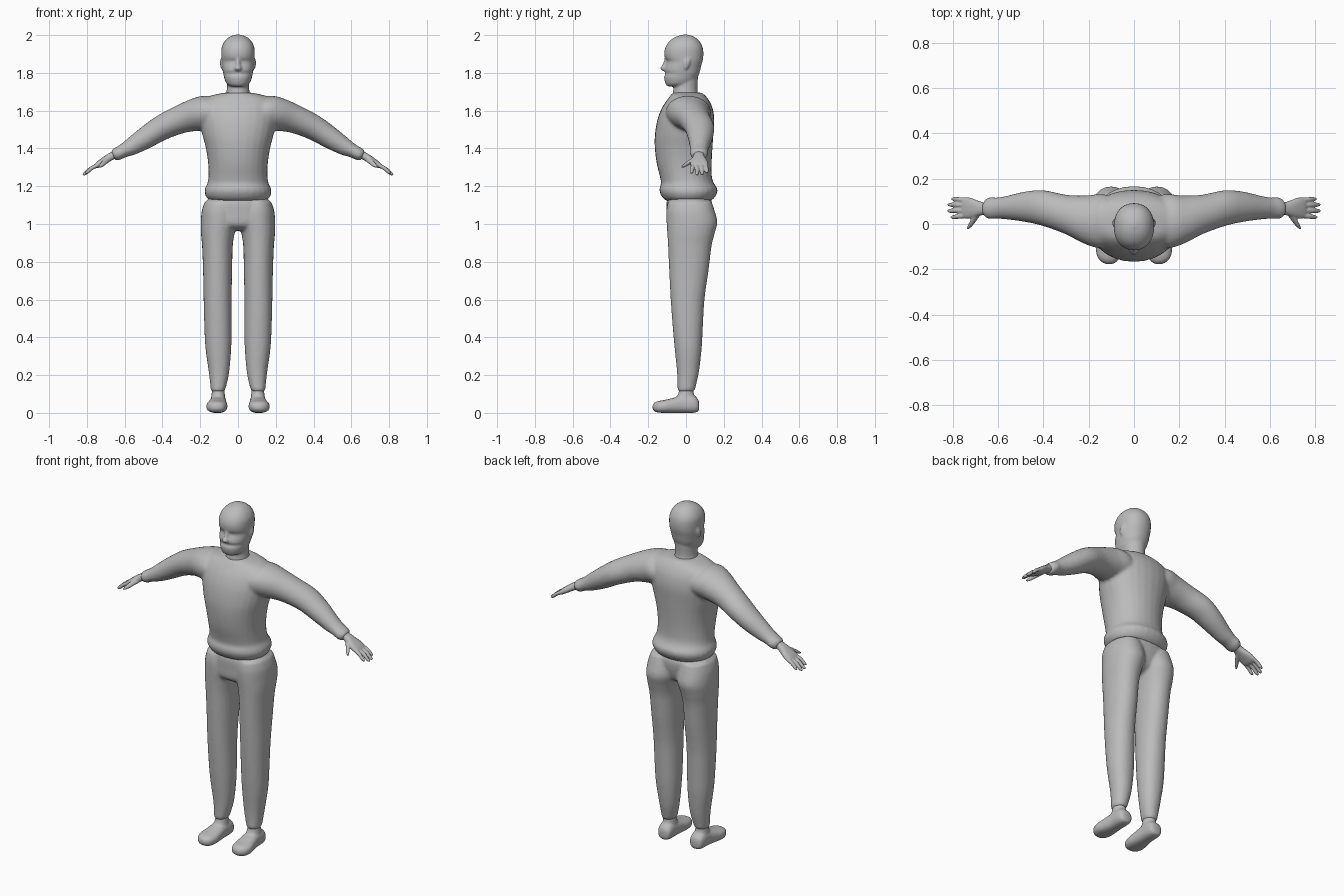
import bpy, bmesh, math
from mathutils import Vector

grey = bpy.data.materials.new("plain grey")
grey.diffuse_color = (0.5, 0.5, 0.5, 1)
X, Y, Z = Vector((1, 0, 0)), Vector((0, 1, 0)), Vector((0, 0, 1))
ARM_UP = Vector((0.42, 0, 0.9)).normalized()
HAND_UP = Vector((0.58, 0, 0.81)).normalized()
SEG, STEPS = 28, 5


def spline(rows):
    """Smoothly interpolate a list of equal-length tuples."""
    out = []
    for i in range(len(rows) - 1):
        p0, p1 = rows[max(i - 1, 0)], rows[i]
        p2, p3 = rows[i + 1], rows[min(i + 2, len(rows) - 1)]
        for k in range(STEPS):
            t = k / STEPS
            out.append([0.5 * (2 * b + (c - a) * t + (2 * a - 5 * b + 4 * c - d) * t * t
                               + (3 * b - a - 3 * c + d) * t ** 3)
                        for a, b, c, d in zip(p0, p1, p2, p3)])
    return out + [list(rows[-1])]


def loft(bm, rows, u, v, power=2.0, side=1):
    """Skin oval rings; each row is x, y, z, radius along u, radius along v."""
    rings = []
    for x, y, z, ru, rv in spline(rows):
        ring = []
        for k in range(SEG):
            a = 2 * math.pi * k / SEG
            c, s = math.cos(a), math.sin(a)
            c = math.copysign(abs(c) ** (2 / power), c)
            s = math.copysign(abs(s) ** (2 / power), s)
            p = Vector((x, y, z)) + u * max(ru, 0.002) * c + v * max(rv, 0.002) * s
            p.x *= side
            ring.append(bm.verts.new(p))
        rings.append(ring)
    faces = [bm.faces.new(rings[0]), bm.faces.new(rings[-1])]
    for a, b in zip(rings, rings[1:]):
        for k in range(SEG):
            n = (k + 1) % SEG
            faces.append(bm.faces.new((a[k], a[n], b[n], b[k])))
    bmesh.ops.recalc_face_normals(bm, faces=faces)


def upright(rows):
    """Turn z, half width, front y, back y (x = 0) into loft rows."""
    return [(0, (f + b) / 2, z, w, (b - f) / 2) for z, w, f, b in rows]


def leg_rows(rows):
    """Turn z, inner x, outer x, front y, back y into loft rows."""
    return [((i + o) / 2, (f + b) / 2, z, (o - i) / 2, (b - f) / 2) for z, i, o, f, b in rows]


def finish(name, bm, voxel, smooth):
    """Fuse the lofts into one soft skin."""
    me = bpy.data.meshes.new(name)
    bm.to_mesh(me)
    bm.free()
    me.materials.append(grey)
    for p in me.polygons:
        p.use_smooth = True
    ob = bpy.data.objects.new(name, me)
    bpy.context.collection.objects.link(ob)
    r = ob.modifiers.new("fuse", 'REMESH')
    r.mode, r.voxel_size, r.use_smooth_shade = 'VOXEL', voxel, True
    s = ob.modifiers.new("soften", 'SMOOTH')
    s.factor, s.iterations = 0.5, smooth


# Head: skull and face, neck, nose, brow and ears
bm = bmesh.new()
loft(bm, upright([
    (1.728, 0.030, -0.095, -0.03), (1.738, 0.056, -0.106, 0.02), (1.76, 0.069, -0.114, 0.05),
    (1.782, 0.075, -0.116, 0.064), (1.796, 0.078, -0.107, 0.070), (1.812, 0.081, -0.116, 0.075),
    (1.835, 0.084, -0.110, 0.080), (1.86, 0.086, -0.101, 0.087), (1.88, 0.088, -0.112, 0.091),
    (1.91, 0.089, -0.115, 0.092), (1.94, 0.085, -0.107, 0.087), (1.97, 0.069, -0.086, 0.070),
    (1.992, 0.043, -0.052, 0.042), (2.003, 0.008, -0.014, 0.006)]), X, Y, 2.2)
loft(bm, upright([(1.62, 0.085, -0.07, 0.08), (1.68, 0.066, -0.070, 0.066),
                  (1.72, 0.059, -0.066, 0.060), (1.80, 0.06, -0.05, 0.066)]), X, Y)
loft(bm, upright([(1.812, 0.012, -0.125, -0.09), (1.824, 0.020, -0.137, -0.09),
                  (1.845, 0.012, -0.124, -0.09), (1.875, 0.010, -0.114, -0.09)]), X, Y)
for s in (1, -1):
    loft(bm, [(0.086, 0.0, 1.82, 0.004, 0.008), (0.089, 0.004, 1.85, 0.007, 0.016),
              (0.088, 0.008, 1.875, 0.004, 0.012)], X, Y, 2, s)
finish("head", bm, 0.007, 3)

# Sweater: body with gathered hem, and both sleeves with cuffs
bm = bmesh.new()
loft(bm, upright([
    (1.12, 0.135, -0.095, 0.125), (1.135, 0.163, -0.120, 0.147), (1.165, 0.177, -0.138, 0.165),
    (1.19, 0.174, -0.140, 0.165), (1.215, 0.162, -0.132, 0.148), (1.25, 0.157, -0.138, 0.137),
    (1.32, 0.158, -0.155, 0.136), (1.40, 0.170, -0.165, 0.140), (1.47, 0.188, -0.165, 0.145),
    (1.55, 0.205, -0.152, 0.150), (1.61, 0.208, -0.130, 0.142), (1.65, 0.195, -0.105, 0.125),
    (1.677, 0.150, -0.085, 0.105), (1.692, 0.090, -0.072, 0.088), (1.696, 0.06, -0.06, 0.07)]),
    X, Y, 2.15)
for s in (1, -1):
    loft(bm, [
        (0.06, 0.01, 1.590, 0.10, 0.09), (0.14, 0.012, 1.590, 0.120, 0.098),
        (0.21, 0.018, 1.578, 0.108, 0.092), (0.30, 0.042, 1.555, 0.087, 0.076),
        (0.40, 0.070, 1.512, 0.079, 0.067), (0.48, 0.076, 1.463, 0.067, 0.060),
        (0.56, 0.072, 1.413, 0.052, 0.048), (0.605, 0.070, 1.389, 0.047, 0.037),
        (0.635, 0.070, 1.373, 0.048, 0.035), (0.655, 0.069, 1.364, 0.039, 0.031),
        (0.662, 0.068, 1.361, 0.025, 0.02)], Y, ARM_UP, 2, s)
finish("sweater", bm, 0.009, 4)

# Trousers: hips and both legs
bm = bmesh.new()
loft(bm, upright([(1.145, 0.145, -0.09, 0.12), (1.115, 0.172, -0.103, 0.138),
                  (1.06, 0.184, -0.103, 0.135), (1.00, 0.165, -0.098, 0.115),
                  (0.975, 0.13, -0.07, 0.08), (0.965, 0.07, -0.04, 0.04)]), X, Y, 2.3)
for s in (1, -1):
    loft(bm, leg_rows([
        (1.12, 0.02, 0.176, -0.095, 0.135), (1.07, 0.004, 0.192, -0.104, 0.152),
        (1.01, 0.004, 0.197, -0.103, 0.166), (0.95, 0.018, 0.196, -0.099, 0.152),
        (0.88, 0.028, 0.190, -0.095, 0.135), (0.75, 0.031, 0.185, -0.089, 0.119),
        (0.60, 0.034, 0.182, -0.081, 0.098), (0.45, 0.034, 0.178, -0.070, 0.089),
        (0.34, 0.036, 0.172, -0.060, 0.083), (0.22, 0.046, 0.155, -0.048, 0.069),
        (0.15, 0.060, 0.147, -0.045, 0.054), (0.12, 0.070, 0.143, -0.044, 0.046),
        (0.11, 0.085, 0.13, -0.03, 0.03)]), X, Y, 2.15, s)
finish("trousers", bm, 0.009, 4)

# Shoes: sole and toe running forward, ankle rising from the heel
bm = bmesh.new()
for s in (1, -1):
    loft(bm, [
        (0.104, 0.070, 0.036, 0.012, 0.014), (0.104, 0.063, 0.040, 0.034, 0.034),
        (0.105, 0.035, 0.047, 0.043, 0.047), (0.106, -0.02, 0.046, 0.045, 0.046),
        (0.109, -0.07, 0.039, 0.051, 0.040), (0.112, -0.115, 0.034, 0.056, 0.034),
        (0.112, -0.150, 0.032, 0.047, 0.030), (0.110, -0.170, 0.031, 0.029, 0.020),
        (0.110, -0.177, 0.031, 0.010, 0.008)], X, Z, 2.5, s)
    loft(bm, leg_rows([(0.04, 0.066, 0.146, -0.06, 0.058), (0.08, 0.068, 0.143, -0.05, 0.048),
                       (0.11, 0.071, 0.139, -0.039, 0.040), (0.15, 0.075, 0.136, -0.035, 0.04)]),
         X, Y, 2, s)
finish("shoes", bm, 0.007, 3)

# Hands: wrist and palm, four fingers, thumb
bm = bmesh.new()
fingers = [(0.106, 0.110, 0.806), (0.083, 0.085, 0.822), (0.060, 0.058, 0.823), (0.037, 0.030, 0.809)]
for s in (1, -1):
    loft(bm, [(0.63, 0.068, 1.377, 0.028, 0.024), (0.665, 0.068, 1.361, 0.028, 0.021),
              (0.69, 0.068, 1.347, 0.035, 0.020), (0.72, 0.070, 1.328, 0.045, 0.018),
              (0.745, 0.071, 1.311, 0.047, 0.015), (0.757, 0.071, 1.303, 0.038, 0.010)],
         Y, HAND_UP, 2.4, s)
    for base, tip, end in fingers:
        drop = (end - 0.74) * 0.65
        loft(bm, [(0.735, base, 1.316, 0.011, 0.011),
                  ((0.735 + end) / 2, (base + tip) / 2, 1.316 - drop * 0.42, 0.0105, 0.0105),
                  (end - 0.012, tip, 1.320 - drop, 0.009, 0.009),
                  (end, tip, 1.314 - drop, 0.004, 0.004)], Y, HAND_UP, 2, s)
    loft(bm, [(0.685, 0.050, 1.345, 0.016, 0.016), (0.705, 0.020, 1.328, 0.014, 0.014),
              (0.722, -0.006, 1.312, 0.011, 0.011), (0.734, -0.023, 1.302, 0.005, 0.005)],
         X, Z, 2, s)
finish("hands", bm, 0.0045, 2)
